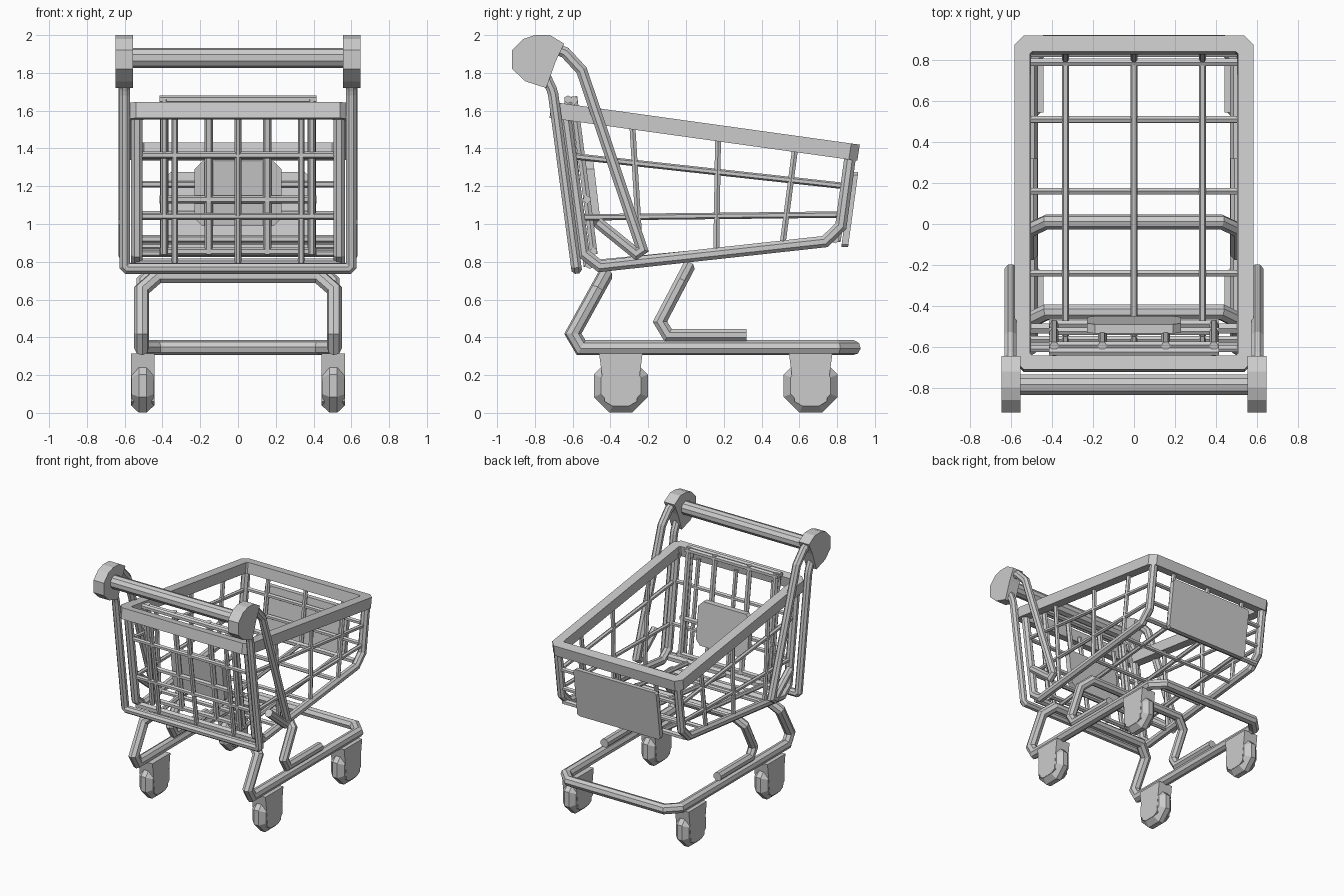
import bpy, bmesh, math
from mathutils import Vector as V

if "Cube" in bpy.data.objects:
    bpy.data.objects.remove(bpy.data.objects["Cube"])


def finish(name, bm):
    bmesh.ops.recalc_face_normals(bm, faces=bm.faces)
    me = bpy.data.meshes.new(name)
    bm.to_mesh(me)
    bm.free()
    ob = bpy.data.objects.new(name, me)
    bpy.context.collection.objects.link(ob)
    return ob


def tube(name, pts, r, bend=0.0, sides=8):
    """Mitred tube along a path; inner corners are cut by `bend`."""
    pts = [V(p) for p in pts]
    path = [pts[0]]
    for a, b, c in zip(pts, pts[1:], pts[2:]):
        if bend:
            path += [b + (a - b).normalized() * bend, b + (c - b).normalized() * bend]
        else:
            path.append(b)
    path.append(pts[-1])
    dirs = [(b - a).normalized() for a, b in zip(path, path[1:])]
    u = dirs[0].cross(V((0, 0, 1)) if abs(dirs[0].z) < .9 else V((1, 0, 0))).normalized()
    w = dirs[0].cross(u)
    angles = [2 * math.pi * (i + .5) / sides for i in range(sides)]
    ring = [path[0] + r * (u * math.cos(t) + w * math.sin(t)) for t in angles]
    bm = bmesh.new()
    prev = [bm.verts.new(p) for p in ring]
    bm.faces.new(prev)
    for i in range(1, len(path)):
        d = dirs[i - 1]
        n = d + dirs[min(i, len(dirs) - 1)]
        ring = [p + d * ((path[i] - p).dot(n) / d.dot(n)) for p in ring]
        cur = [bm.verts.new(p) for p in ring]
        for k in range(sides):
            j = (k + 1) % sides
            bm.faces.new((prev[k], prev[j], cur[j], cur[k]))
        prev = cur
    bm.faces.new(prev)
    return finish(name, bm)


def prism(name, front, back):
    """Solid between two matching outlines."""
    bm = bmesh.new()
    a = [bm.verts.new(p) for p in front]
    b = [bm.verts.new(p) for p in back]
    bm.faces.new(a)
    bm.faces.new(b)
    for i in range(len(a)):
        j = (i + 1) % len(a)
        bm.faces.new((a[i], a[j], b[j], b[i]))
    return finish(name, bm)


def at_x(x, yz):
    return [(x, y, z) for y, z in yz]


def both(half):
    """Half path on +x, continued by its mirror image."""
    return half + [(-x, y, z) for x, y, z in reversed(half)]


def rear_y(z):
    return -.53 - .141 * (z - .80)


def nose_y(z):
    return .815 + .125 * (z - .92)


def floor_z(y):
    return .775 + .109 * (y + .47)


def rim_z(y):
    return 1.42 - .139 * (y - .92)


# Push handle with end caps
tube("push_handle", [(-.58, -.785, 1.88), (.58, -.785, 1.88)], .053, sides=10)
cap = [(-.92, 1.92), (-.86, 1.98), (-.80, 2), (-.72, 2), (-.645, 1.955),
       (-.69, 1.86), (-.74, 1.72), (-.85, 1.755), (-.92, 1.82)]
for s in (-1, 1):
    prism("handle_cap", at_x(s * .555, cap), at_x(s * .648, cap))
    tube("handle_brace", at_x(s * .603, [(-.74, 1.95), (-.575, 1.88), (-.21, .80), (-.47, 1.01)]),
         .032, .07)
tube("rear_upright", both(at_x(.60, [(-.78, 1.86), (-.705, 1.70), (-.58, .765)])), .03, .015)

# Basket rim, a tilted rectangular band
bm = bmesh.new()


def outline(x, y0, y1, c):
    return [(x, y0 + c), (x, y1 - c), (x - c, y1), (c - x, y1),
            (-x, y1 - c), (-x, y0 + c), (c - x, y0), (x - c, y0)]


outer, inner = outline(.584, -.71, .92, .045), outline(.508, -.642, .842, .01)
rings = [[bm.verts.new((x, y + dy, rim_z(y) + dz)) for x, y in loop]
         for loop, dy, dz in ((outer, 0, 0), (inner, 0, 0), (inner, -.013, -.085), (outer, -.013, -.085))]
for k in range(4):
    a, b = rings[k], rings[(k + 1) % 4]
    for i in range(8):
        j = (i + 1) % 8
        bm.faces.new((a[i], a[j], b[j], b[i]))
finish("basket_rim", bm)

# Basket side frames and side rails
for s in (-1, 1):
    tube("basket_side_frame", at_x(s * .535, [(nose_y(1.37), 1.37), (.81, .915), (-.53, .768),
                                              (rear_y(1.58), 1.58)]), .033, .075)
    for z0, z1 in ((1.36, 1.20), (1.035, 1.05)):
        tube("side_rail", at_x(s * .535, [(rear_y(z0), z0), (nose_y(z1), z1)]), .017, sides=6)

# Wires running across the floor and up both sides
for top, y in ((-.285, -.24), (.17, .16), (.58, .51)):
    tube("cross_wire", both([(.535, top, rim_z(top) - .05), (.535, y, floor_z(y))]), .018, sides=6)

# Wires running up the rear, along the floor and up the nose
for x in (-.335, 0, .335):
    tube("long_wire", at_x(x, [(rear_y(1.58), 1.58), (rear_y(.79), .79), (.805, .92),
                               (nose_y(1.37), 1.37)]), .018, sides=6)

# Horizontal bars at rear and nose
for y, z, r in ((rear_y(1.365), 1.365, .018), (rear_y(1.04), 1.04, .018), (-.51, .79, .028),
                (nose_y(1.21), 1.21, .018), (nose_y(1.05), 1.05, .018), (.79, .92, .022)):
    tube("basket_bar", [(-.54, y, z), (.54, y, z)], r, sides=6)

# Folding child seat frame
for x in (-.39, -.155, .155, .39):
    tube("seat_post", at_x(x, [(-.595, 1.675), (-.487, .84)]), .022, sides=6)
for x in (-.39, .39):
    tube("seat_back_post", at_x(x, [(-.627, 1.66), (-.535, .84)]), .02, sides=6)
for y, z in ((-.625, 1.66), (-.592, 1.655), (-.525, 1.13), (-.489, .855)):
    tube("seat_bar", [(-.415, y, z), (.415, y, z)], .021, sides=6)


def plate(name, w, z0, z1, y0, y1, c, thick):
    f = [(-w, z0 + c), (-w + c, z0), (w - c, z0), (w, z0 + c),
         (w, z1 - c), (w - c, z1), (c - w, z1), (-w, z1 - c)]
    pts = [(x, y0 + (y1 - y0) * (z - z0) / (z1 - z0), z) for x, z in f]
    prism(name, pts, [(x, y + thick, z) for x, y, z in pts])


plate("seat_plate", .23, .99, 1.33, -.495, -.535, .04, .045)
plate("nose_panel", .37, .877, 1.275, .822, .876, .015, .036)

# Chassis loop, with rear legs joined under the basket
half = [(0, -.43, .725), (.51, -.43, .725), (.51, -.64, .345), (.51, .885, .345), (0, .885, .345)]
tube("chassis", half + [(-x, y, z) for x, y, z in half[-2::-1]], .04, .085)

# Middle leg loop
tube("middle_leg", both(at_x(.505, [(.32, .412), (-.175, .412), (.01, .765)])), .036, .08)

# Casters: fork plus barrel-shaped octagonal wheel
fork = [(-.115, .315), (.115, .315), (.10, .20), (.085, .06), (.05, .04),
        (-.05, .04), (-.085, .06), (-.10, .20)]
for sx in (-.505, .505):
    for cy in (-.345, .66):
        prism("caster_fork", at_x(sx - .062, [(y + cy, z) for y, z in fork]),
              at_x(sx + .062, [(y + cy, z) for y, z in fork]))
        bm = bmesh.new()
        loops = []
        for dx, r in ((-.06, .115), (-.02, .155), (.02, .155), (.06, .115)):
            loops.append([bm.verts.new((sx + dx, cy + r * math.cos(t), .144 + r * math.sin(t)))
                          for t in [math.pi * (k + .5) / 4 for k in range(8)]])
        for a, b in zip(loops, loops[1:]):
            for i in range(8):
                j = (i + 1) % 8
                bm.faces.new((a[i], a[j], b[j], b[i]))
        bm.faces.new(loops[0])
        bm.faces.new(loops[-1])
        finish("caster_wheel", bm)
